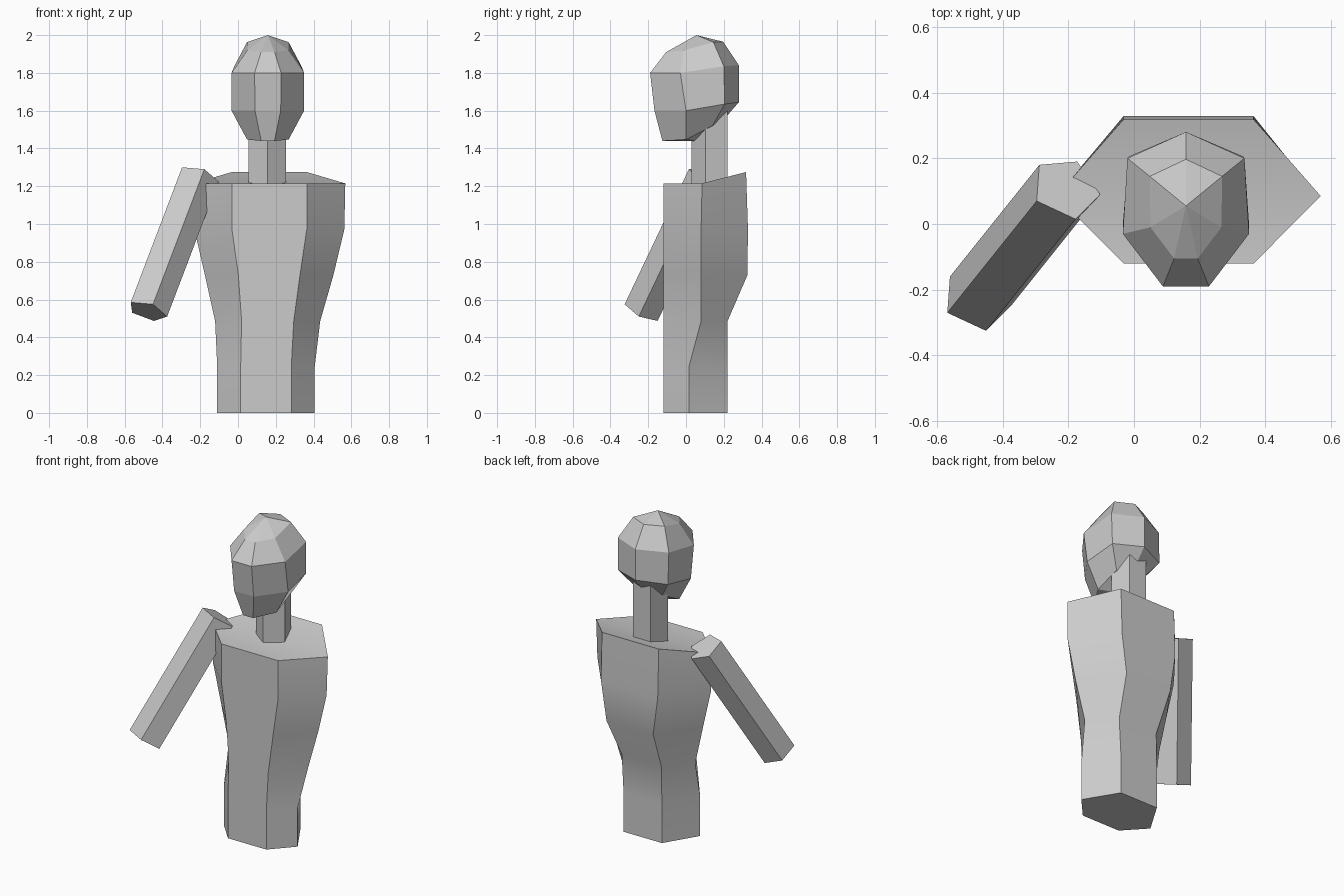
import bpy, bmesh, math
from mathutils import Vector

if "Cube" in bpy.data.objects:
    bpy.data.objects.remove(bpy.data.objects["Cube"])


def loft(name, rings, cap_start=True, cap_end=True, smooth=None):
    """Skin a list of equal-length rings; a one-point ring makes a pole."""
    bm = bmesh.new()
    loops = [[bm.verts.new(p) for p in ring] for ring in rings]
    for a, b in zip(loops, loops[1:]):
        n = max(len(a), len(b))
        for i in range(n):
            j = (i + 1) % n
            if len(a) == 1:
                bm.faces.new((a[0], b[j], b[i]))
            elif len(b) == 1:
                bm.faces.new((a[i], a[j], b[0]))
            else:
                bm.faces.new((a[i], a[j], b[j], b[i]))
    for loop, wanted in ((loops[0], cap_start), (loops[-1], cap_end)):
        if wanted and len(loop) == 6:
            # six-sided cap as two quads, folded along the side corners
            bm.faces.new((loop[5], loop[0], loop[1], loop[2]))
            bm.faces.new((loop[2], loop[3], loop[4], loop[5]))
        elif wanted and len(loop) > 2:
            bm.faces.new(loop)
    bmesh.ops.recalc_face_normals(bm, faces=bm.faces)
    mesh = bpy.data.meshes.new(name)
    bm.to_mesh(mesh)
    bm.free()
    obj = bpy.data.objects.new(name, mesh)
    bpy.context.collection.objects.link(obj)
    if smooth:
        bpy.ops.object.select_all(action='DESELECT')
        obj.select_set(True)
        bpy.context.view_layer.objects.active = obj
        bpy.ops.object.shade_smooth_by_angle(angle=math.radians(smooth))
    return obj


# Torso: hexagon sections (z, centre x, flat half width, side half width, side y, back y)
sections = [
    (0.00, 0.148, 0.134, 0.258, 0.015, 0.22),
    (0.243, 0.148, 0.134, 0.258, 0.015, 0.22),
    (0.486, 0.157, 0.138, 0.278, 0.08, 0.22),
    (0.729, 0.165, 0.163, 0.340, 0.08, 0.325),
    (0.972, 0.166, 0.198, 0.397, 0.08, 0.328),
    (1.215, 0.166, 0.198, 0.402, 0.085, 0.318),
]
FRONT_Y = -0.12
torso = []
for z, cx, flat, side, side_y, back_y in sections:
    back_z = 1.275 if z > 1.2 else z
    torso.append([(cx - flat, FRONT_Y, z), (cx + flat, FRONT_Y, z),
                  (cx + side, side_y, z), (cx + flat, back_y, back_z),
                  (cx - flat, back_y, back_z), (cx - side, side_y, z)])
loft("torso", torso, smooth=30)

# Neck: five-sided column with one edge to the front
neck = []
for z in (1.19, 1.62):
    neck.append([(0.155 + 0.105 * math.sin(math.tau * i / 5),
                  0.135 - 0.105 * math.cos(math.tau * i / 5), z) for i in range(5)])
loft("neck", neck)

# Head: seven-sided rings, each given by half of its corners and mirrored
HEAD_X = 0.158


def head_ring(front, side, rear, back):
    half = [front, side, rear]
    right = [(HEAD_X + x, y, z) for x, y, z in half]
    left = [(HEAD_X - x, y, z) for x, y, z in reversed(half)]
    return right + [(HEAD_X, back[0], back[1])] + left


head = [
    [(HEAD_X, 0.055, 1.44)],
    head_ring((0.035, -0.125, 1.44), (0.110, 0.0, 1.447), (0.090, 0.14, 1.52), (0.18, 1.53)),
    head_ring((0.068, -0.167, 1.60), (0.192, 0.0, 1.60), (0.175, 0.205, 1.635), (0.28, 1.645)),
    head_ring((0.070, -0.19, 1.80), (0.192, -0.03, 1.80), (0.178, 0.20, 1.835), (0.28, 1.84)),
    head_ring((0.036, -0.105, 1.91), (0.108, -0.01, 1.92), (0.110, 0.145, 1.963), (0.197, 1.965)),
    [(HEAD_X, 0.055, 2.00)],
]
loft("head", head)

# Arm: five-sided prism slanting from the shoulder, one side only
hand_end = [Vector(p) for p in ((-0.568, -0.27, 0.585), (-0.45, -0.325, 0.575),
                                (-0.375, -0.25, 0.51), (-0.445, -0.15, 0.487),
                                (-0.56, -0.16, 0.53))]
reach = Vector((0.272, 0.34, 0.715))
loft("arm", [hand_end, [p + reach for p in hand_end]])
